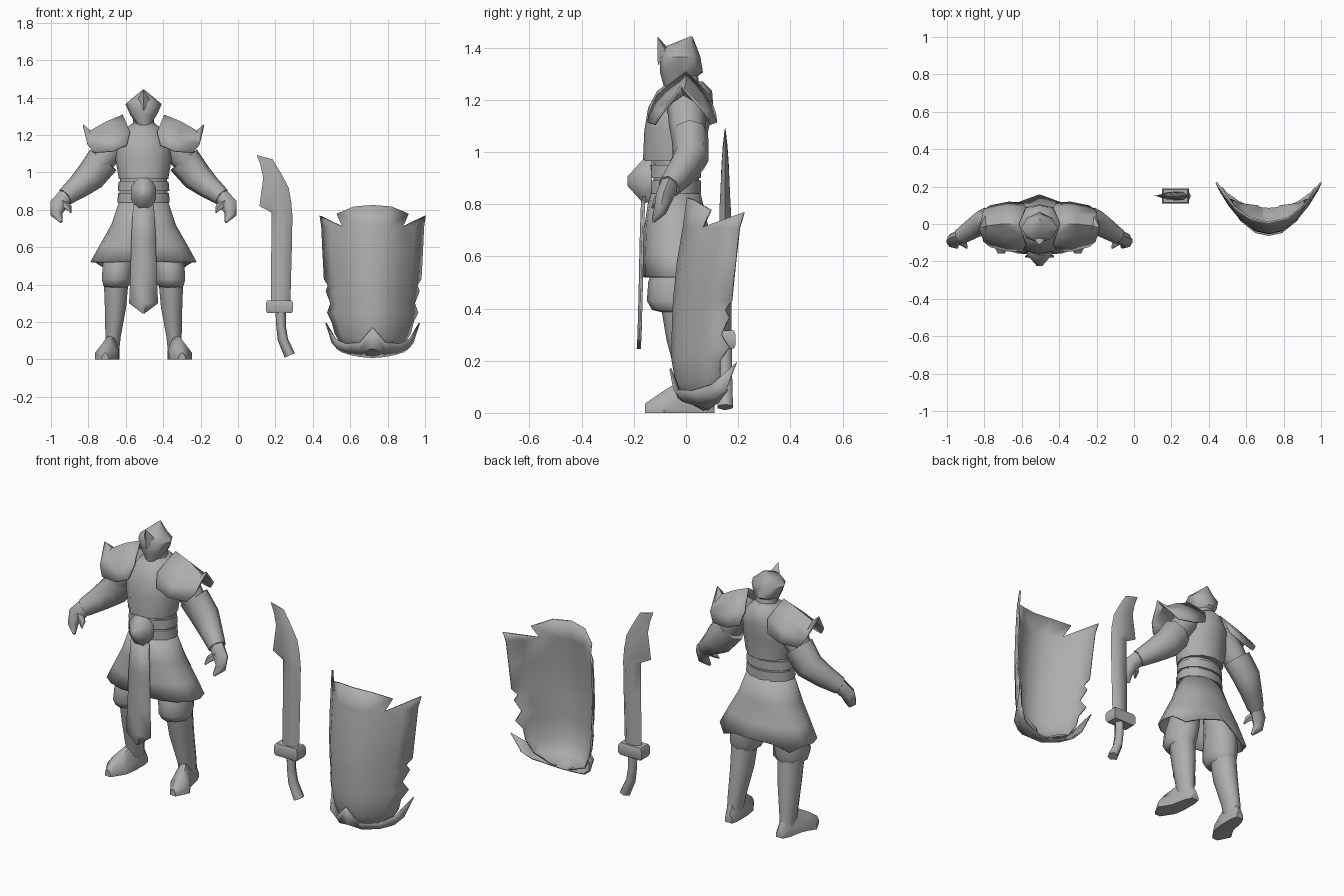
import bpy, bmesh, math
from mathutils import Vector

if "Cube" in bpy.data.objects:
    bpy.data.objects.remove(bpy.data.objects["Cube"])

steel = bpy.data.materials.new("plain_grey")
steel.diffuse_color = (0.42, 0.42, 0.42, 1)
steel.use_nodes = True
steel.node_tree.nodes["Principled BSDF"].inputs["Base Color"].default_value = steel.diffuse_color
BODY, SHIELD = (-0.505, 0, 0), (0.72, 0, 0)


def make(name, verts, faces, at=(0, 0, 0), mirror=False, thick=0, angle=45):
    me = bpy.data.meshes.new(name)
    bm = bmesh.new()
    vs = [bm.verts.new(v) for v in verts]
    for f in faces:
        bm.faces.new([vs[i] for i in f])
    bmesh.ops.recalc_face_normals(bm, faces=bm.faces)
    bm.to_mesh(me)
    bm.free()
    me.materials.append(steel)
    ob = bpy.data.objects.new(name, me)
    ob.location = at
    bpy.context.collection.objects.link(ob)
    bpy.ops.object.select_all(action='DESELECT')
    ob.select_set(True)
    bpy.context.view_layer.objects.active = ob
    bpy.ops.object.shade_smooth_by_angle(angle=math.radians(angle))
    if mirror:
        m = ob.modifiers.new("mirror", 'MIRROR')
        m.merge_threshold = 0.0005
    if thick:
        s = ob.modifiers.new("thickness", 'SOLIDIFY')
        s.thickness, s.offset = thick, 0
    return ob


def loft(name, rings, closed=True, caps=True, **kw):
    n = len(rings[0])
    faces = []
    for r in range(len(rings) - 1):
        for i in range(n if closed else n - 1):
            j = (i + 1) % n
            faces.append((r * n + i, r * n + j, (r + 1) * n + j, (r + 1) * n + i))
    if caps:
        faces += [range(n), range((len(rings) - 1) * n, len(rings) * n)]
    return make(name, [p for r in rings for p in r], faces, **kw)


def level(z, rx, yf, yb, n=12, cx=0, sq=1):
    """Horizontal oval ring between a front and a back y; sq below 1 squares it."""
    def p(v):
        return math.copysign(abs(v) ** sq, v) if abs(v) > 1e-6 else 0
    a = [2 * math.pi * i / n for i in range(n)]
    return [(cx + rx * p(math.sin(t)), (yf + yb) / 2 - (yb - yf) / 2 * p(math.cos(t)), z) for t in a]


def limb(name, stations, n=8, **kw):
    """Tube along a path of (x, y, z, width, depth)."""
    pts = [Vector(s[:3]) for s in stations]
    rings = []
    for i, s in enumerate(stations):
        d = (pts[min(i + 1, len(pts) - 1)] - pts[max(i - 1, 0)]).normalized()
        u = Vector((0, 1, 0)).cross(d).normalized()
        v = d.cross(u)
        rings.append([pts[i] + u * s[3] * math.cos(2 * math.pi * k / n)
                      + v * s[4] * math.sin(2 * math.pi * k / n) for k in range(n)])
    return loft(name, rings, at=BODY, mirror=True, angle=65, **kw)


# Helmet with pointed crown, chin and brow spike
loft("helmet", [level(*r, n=8) for r in (
    (1.215, .008, -.075, -.06), (1.305, .07, -.1, .065), (1.365, .097, -.1, .055),
    (1.40, .055, -.09, .042), (1.442, .005, .015, .025))], at=BODY, angle=50)
make("brow_spike", [(0, -.11, 1.443), (-.035, -.075, 1.385), (0, -.108, 1.33), (.035, -.075, 1.385),
                    (0, -.07, 1.40)],
     [(0, 1, 2), (0, 2, 3), (0, 4, 1), (0, 3, 4), (1, 4, 3, 2)], at=BODY)

# Torso, collar, waist and belt
loft("neck", [level(1.2, .065, -.07, .06), level(1.33, .05, -.06, .04)], at=BODY)
loft("torso", [level(*r) for r in (
    (.965, .132, -.165, .08), (1.08, .152, -.16, .085), (1.17, .15, -.145, .105),
    (1.235, .095, -.11, .1), (1.27, .05, -.06, .065))], at=BODY)
loft("waist", [level(.82, .13, -.12, .05), level(.98, .125, -.13, .05)], at=BODY)
for nm, z, w in (("belt_lower", .84, .14), ("belt_upper", .9, .138)):
    loft(nm, [level(z, w, -.145, .058), level(z + .05, w - .004, -.145, .058)], at=BODY)


def plate_ring(r, y, z=.888):
    return [(r * .8 * math.cos(math.pi * (k + .5) / 4), y,
             z + r * math.sin(math.pi * (k + .5) / 4)) for k in range(8)]


loft("belt_buckle", [plate_ring(.088, -.13), plate_ring(.09, -.165), plate_ring(.02, -.224)],
     at=BODY, angle=50)

# Skirt with a peaked back, a jagged hem and a long front panel
skirt = [level(.85, .125, -.135, .05, 16), level(.72, .168, -.155, .08, 16, 0, .85),
         level(.61, .23, -.16, .105, 16, 0, .85)]
hem = [(x, y + (.035 if i == 8 else 0), .52 - (.035 if i in (6, 10) else 0) + (.02 if i == 8 else 0))
       for i, (x, y, z) in enumerate(level(0, .28, -.163, .12, 16, 0, .88))]
loft("skirt", skirt + [hem], caps=False, at=BODY, thick=.008, angle=60)
loft("front_panel", [[(-w, y + .008, z), (0, y, z), (w, y + .008, z)] for z, w, y in (
    (.83, .055, -.168), (.65, .065, -.174), (.45, .07, -.178), (.3, .077, -.182), (.245, .003, -.185))],
     closed=False, caps=False, at=BODY, thick=.008)

# Legs: puffed trousers, shins and pointed shoes
loft("trouser_leg", [level(z, w, f, b, 10, cx) for z, w, f, b, cx in (
    (.78, .06, -.08, .04, .075), (.58, .08, -.12, .075, .125), (.5, .085, -.145, .08, .138),
    (.43, .084, -.15, .07, .143), (.395, .074, -.13, .06, .145), (.385, .06, -.09, .05, .145))],
     at=BODY, mirror=True, angle=60)
loft("shin", [level(z, w, f, b, 10, cx) for z, w, f, b, cx in (
    (.43, .07, -.1, .06, .146), (.28, .06, -.075, .075, .15), (.12, .043, -.032, .09, .163),
    (.05, .038, -.02, .095, .166))], at=BODY, mirror=True, angle=60)


def shoe_ring(x, y, w, h):
    return [(x - w, y, 0), (x + w, y, 0), (x + w, y, h * .4), (x + w * .35, y, h),
            (x - w * .35, y, h), (x - w, y, h * .4)]


loft("shoe", [shoe_ring(*s) for s in ((.16, .11, .022, .05), (.165, .07, .036, .12), (.175, -.02, .045, .125),
                                     (.2, -.085, .06, .085), (.205, -.158, .018, .035))],
     at=BODY, mirror=True, angle=55)

# Arms: upper arm, flared sleeve, hand and thumb
limb("upper_arm", [(.11, 0, 1.2, .07, .075), (.19, .005, 1.1, .07, .07), (.25, .01, 1.02, .06, .06)])
limb("forearm", [(.215, .015, 1.067, .09, .07), (.285, .018, .977, .082, .07), (.35, -.02, .922, .065, .058),
                 (.42, -.065, .868, .048, .045)])
limb("hand", [(.41, -.06, .88, .042, .038), (.457, -.085, .825, .046, .035), (.465, -.1, .775, .032, .028),
              (.44, -.125, .735, .008, .008)], n=6)
limb("thumb", [(.435, -.085, .84, .025, .025), (.40, -.11, .81, .018, .018), (.388, -.13, .785, .004, .004)], n=5)

# Shoulder pads: roof-like shells with an upswept outer spike
half = (((.11, 0, 1.305), (.09, -.06, 1.26), (.073, -.11, 1.215), (.09, -.14, 1.145)),
        ((.2, 0, 1.268), (.192, -.065, 1.222), (.18, -.115, 1.17), (.165, -.145, 1.112)),
        ((.285, -.01, 1.22), (.29, -.055, 1.19), (.3, -.09, 1.15), (.265, -.12, 1.105)))
rows = [list(reversed(r)) + [(x, -y * .8, z) for x, y, z in r[1:]] for r in half]
pv = [p for r in rows for p in r] + [(.322, -.02, 1.252)]
pf = [(r * 7 + i, r * 7 + i + 1, r * 7 + i + 8, r * 7 + i + 7) for r in range(2) for i in range(6)]
pf += [(14 + i, 15 + i, 21) for i in (1, 2, 3, 4)]
make("shoulder_pad", pv, pf, at=BODY, mirror=True, thick=.008, angle=35)

# Sword: curved blade, guard and bent grip; each station is left edge, right edge, thickness
SY = .15


def blade_ring(l, zl, r, zr, t):
    def at(f, y):
        return (l + (r - l) * f, SY + y, zl + (zr - zl) * f)
    return [at(0, 0), at(.35, -t), at(.75, -t), at(1, 0), at(.75, t), at(.35, t)]


loft("blade", [blade_ring(*s) for s in (
    (.175, .3, .28, .3, .024), (.178, .6, .288, .6, .023), (.18, .785, .291, .77, .022),
    (.115, .82, .285, .84, .019), (.135, .97, .27, .92, .014), (.12, 1.04, .23, .995, .009),
    (.1, 1.093, .185, 1.07, .002))], angle=70)
loft("guard", [[(.222 + sx * w, SY + sy * d, z) for sx, sy in ((-1, -1), (1, -1), (1, 1), (-1, 1))]
               for z, w, d in ((.247, .065, .034), (.262, .073, .04), (.3, .073, .04), (.316, .065, .034))])
loft("grip", [blade_ring(*s) for s in (
    (.2, .26, .256, .26, .026), (.205, .17, .257, .17, .026), (.213, .1, .267, .11, .028),
    (.25, .01, .304, .033, .03))], angle=70)

# Shield: bowed shell with ragged rims, raised crest and side horns
cols = (0, .3, .59, .82, 1)


def shield_row(z, hw, cy, ey, lift=0):
    return [(hw * t, cy + (ey - cy) * t ** 2.1, z + lift * t * t) for t in cols]


srows = [shield_row(*s) for s in (
    (.71, .271, -.008, .205), (.58, .265, -.03, .19), (.43, .257, -.045, .175), (.395, .236, -.047, .15),
    (.365, .247, -.048, .165), (.3, .222, -.05, .135), (.25, .24, -.05, .165), (.2, .215, -.05, .13),
    (.11, .20, -.035, .13, .03), (.05, .16, 0, .11, .02), (.012, .06, .07, .1, .02))]
sv = [p for r in srows for p in r]
sf = [(r * 5 + i, r * 5 + i + 1, r * 5 + i + 6, r * 5 + i + 5)
      for r in range(len(srows) - 1) for i in range(4)]
k = len(sv)
sv += [(0, .008, .825), (.1, .03, .817), (.19, .095, .778), (.28, .222, .768)]
sf += [(0, 1, k + 1, k), (1, 2, k + 2, k + 1), (2, 3, k + 3), (3, 4, k + 3)]
make("shield_shell", sv, sf, at=SHIELD, mirror=True, thick=.01, angle=50)

# Lower shield guard sweeping up into side spurs
loft("shield_foot_guard", [
    [(0, -.06, .17), (.07, -.045, .09), (.15, .02, .085), (.2, .1, .11), (.25, .195, .195)],
    [(0, -.03, .06), (.07, -.01, .045), (.14, .05, .045), (.19, .11, .06), (.215, .155, .09)],
    [(0, .085, .012), (.06, .09, .016), (.11, .1, .025), (.165, .125, .042), (.212, .16, .088)]],
     closed=False, caps=False, at=SHIELD, mirror=True, thick=.008)
